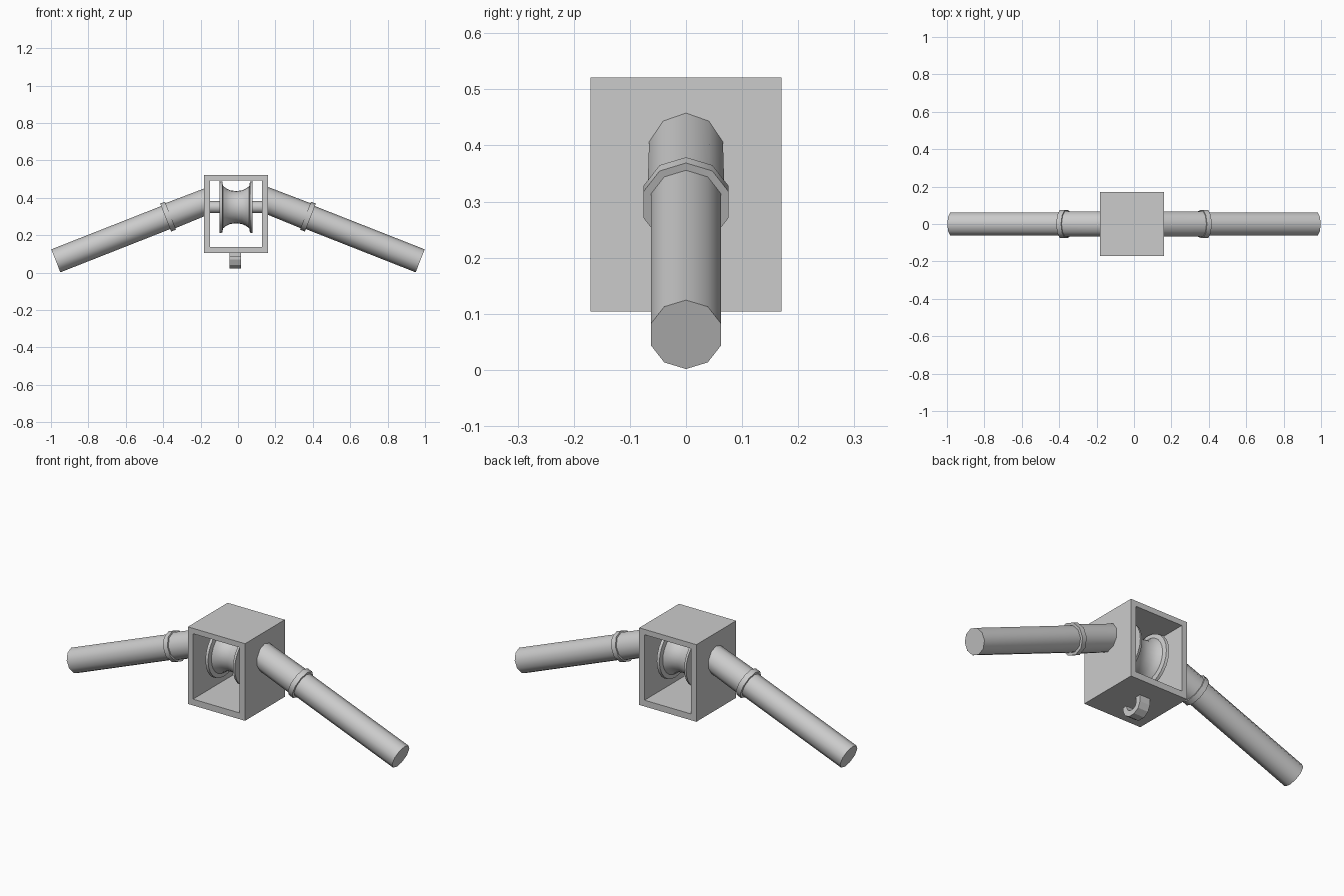
import bpy, bmesh, math
from mathutils import Vector

if "Cube" in bpy.data.objects:
    bpy.data.objects.remove(bpy.data.objects["Cube"])

CX = -0.01                      # housing centre in x
TILT = math.atan(0.394)         # downward slope of the arms


def make(name, bm, smooth=True):
    bmesh.ops.recalc_face_normals(bm, faces=bm.faces)
    me = bpy.data.meshes.new(name)
    bm.to_mesh(me)
    bm.free()
    ob = bpy.data.objects.new(name, me)
    bpy.context.collection.objects.link(ob)
    if smooth:
        bpy.ops.object.select_all(action='DESELECT')
        ob.select_set(True)
        bpy.context.view_layer.objects.active = ob
        bpy.ops.object.shade_smooth_by_angle(angle=math.radians(40))
    return ob


def lathe(name, origin, axis, profile, sides, cut_x=None):
    """Capped revolve of (distance, radius) pairs around an axis in the xz plane."""
    bm = bmesh.new()
    axis = Vector(axis).normalized()
    u = Vector((0, 1, 0))
    v = axis.cross(u)
    rings = []
    for i, (d, r) in enumerate(profile):
        ring = []
        for k in range(sides):
            a = 2 * math.pi * k / sides + math.pi / 2
            p = Vector(origin) + axis * d + u * r * math.cos(a) + v * r * math.sin(a)
            if i == 0 and cut_x is not None:      # trim first ring flush in the wall
                p += axis * ((cut_x - p.x) / axis.x)
            ring.append(bm.verts.new(p))
        rings.append(ring)
    for a, b in zip(rings, rings[1:]):
        for k in range(sides):
            j = (k + 1) % sides
            bm.faces.new((a[k], a[j], b[j], b[k]))
    bm.faces.new(rings[0])
    bm.faces.new(rings[-1])
    return make(name, bm)


# housing: square tube open at front and back
bm = bmesh.new()
loops = []
for y in (-0.17, 0.17):
    for x0, x1, z0, z1 in ((-0.181, 0.161, 0.104, 0.521), (-0.15, 0.129, 0.138, 0.492)):
        loops.append([bm.verts.new((x, y, z)) for x, z in ((x0, z0), (x1, z0), (x1, z1), (x0, z1))])
for a, b in ((0, 1), (2, 3), (0, 2), (1, 3)):
    for k in range(4):
        j = (k + 1) % 4
        bm.faces.new((loops[a][k], loops[a][j], loops[b][j], loops[b][k]))
make("housing", bm, False)

# axle and grooved pulley wheel
lathe("axle", (CX, 0, 0.35), (1, 0, 0), [(-0.155, 0.032), (0.155, 0.032)], 16)
half = [(0.088, 0.139), (0.074, 0.136), (0.07, 0.113), (0.053, 0.1), (0.032, 0.09)]
lathe("pulley_wheel", (CX, 0, 0.35), (1, 0, 0),
      [(-d, r) for d, r in half] + [(0, 0.086)] + half[::-1], 24)

# arms with collars, mirrored left and right
for side, label, cut in ((1, "right", 0.145), (-1, "left", -0.165)):
    end = Vector((side * 0.974, 0, 0.063))
    axis = Vector((side * math.cos(TILT), 0, -math.sin(TILT)))
    collar = -0.645             # collar distance measured back from the arm end
    lathe("arm_" + label, end, axis, [(collar, 0.066), (0, 0.066)], 10)
    lathe("arm_socket_" + label, end, axis, [(-0.86, 0.069), (collar, 0.072)], 10, cut)
    lathe("collar_" + label, end, axis, [(collar - 0.014, 0.08), (collar + 0.014, 0.08)], 10)

# hook under the housing
outer = [(0.062, 0.11), (0.062, 0.07), (0.048, 0.04), (0.02, 0.022), (-0.02, 0.022),
         (-0.048, 0.04), (-0.062, 0.07), (-0.062, 0.088)]
inner = [(0.034, 0.11), (0.034, 0.08), (0.028, 0.062), (0.012, 0.05), (-0.012, 0.05),
         (-0.028, 0.062), (-0.036, 0.08), (-0.038, 0.088)]
bm = bmesh.new()
rows = [[bm.verts.new((CX - 0.005 + s * 0.03, y, z)) for s, pts in
         ((-1, outer), (1, outer), (1, inner), (-1, inner)) for y, z in (pts[i],)]
        for i in range(len(outer))]
for a, b in zip(rows, rows[1:]):
    for k in range(4):
        j = (k + 1) % 4
        bm.faces.new((a[k], a[j], b[j], b[k]))
bm.faces.new(rows[0])
bm.faces.new(rows[-1])
make("hook", bm, False)
